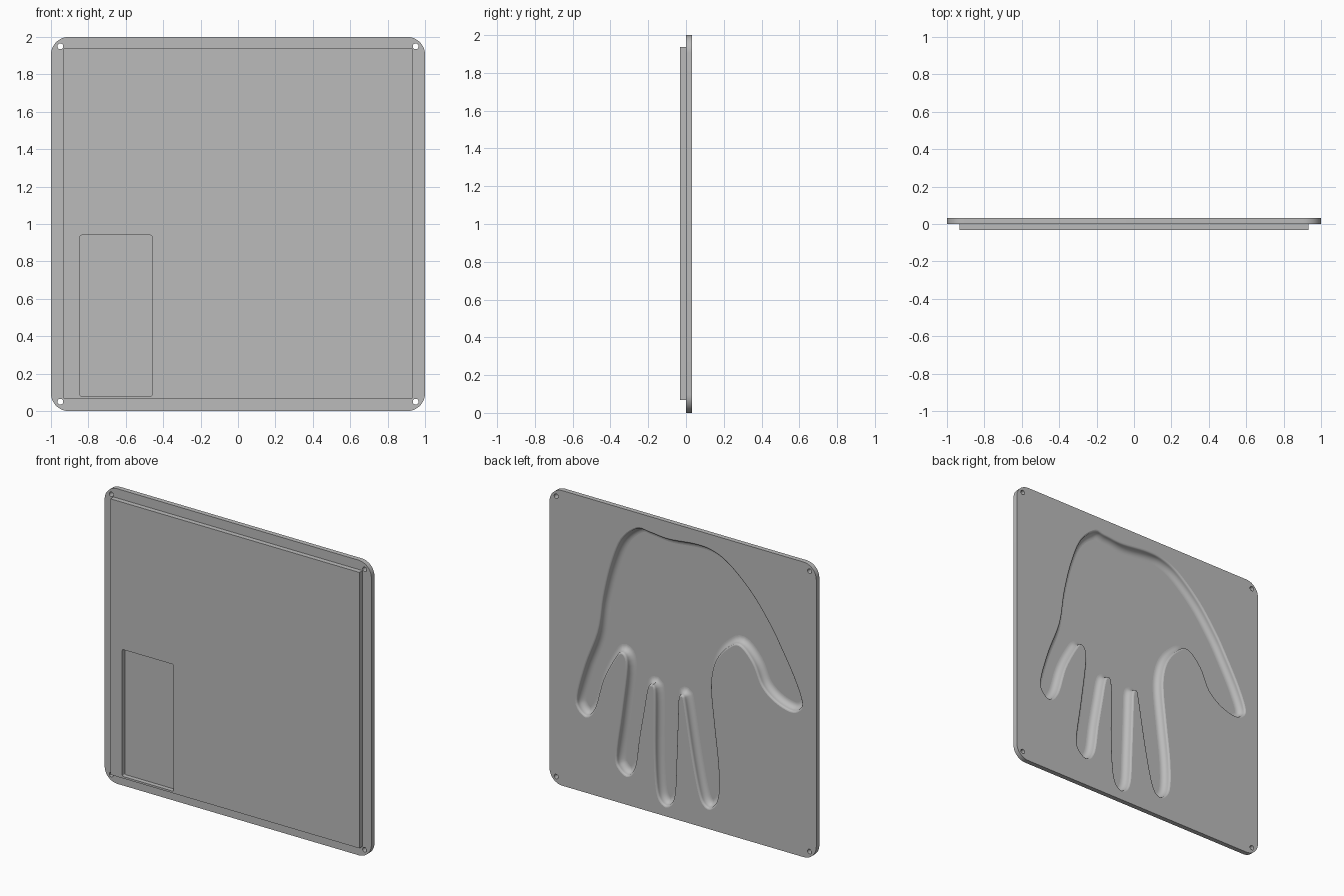
import bpy, bmesh, math
from mathutils import Vector

cube = bpy.data.objects.get("Cube")
if cube:
    bpy.data.objects.remove(cube, do_unlink=True)

BACK, FRONT = 0.033, -0.033

grey = bpy.data.materials.new("plain_grey")
grey.use_nodes = True
colour = (0.5, 0.5, 0.5, 1)
grey.diffuse_color = colour
grey.node_tree.nodes["Principled BSDF"].inputs["Base Color"].default_value = colour


def to_object(name, bm):
    bmesh.ops.recalc_face_normals(bm, faces=bm.faces)
    mesh = bpy.data.meshes.new(name)
    bm.to_mesh(mesh)
    bm.free()
    obj = bpy.data.objects.new(name, mesh)
    bpy.context.collection.objects.link(obj)
    return obj


def slab(name, x, y, z, radius=0, segments=10):
    """Box from (min, max) pairs, with its corners rounded about the y axis."""
    bm = bmesh.new()
    bmesh.ops.create_cube(bm, size=1)
    for v in bm.verts:
        v.co = [lo + (c + 0.5) * (hi - lo) for c, (lo, hi) in zip(v.co, (x, y, z))]
    if radius:
        edges = [e for e in bm.edges if abs(e.verts[0].co.y - e.verts[1].co.y) > 0.001]
        bmesh.ops.bevel(bm, geom=edges, offset=radius, segments=segments,
                        profile=0.5, affect='EDGES')
    return to_object(name, bm)


def smooth_loop(points, steps=5):
    """Closed Catmull-Rom curve through the points."""
    out, n = [], len(points)
    for i in range(n):
        a, b, c, d = (points[(i + k) % n] for k in (-1, 0, 1, 2))
        for s in range(steps):
            t = s / steps
            out.append(0.5 * (2 * b + (c - a) * t + (2 * a - 5 * b + 4 * c - d) * t ** 2
                              + (3 * b - a - 3 * c + d) * t ** 3))
    return out


def hand_cutter(points, wall):
    """Solid with the hand outline; wall lists (inset, y) for each ring."""
    loop = smooth_loop(points)
    n = len(loop)
    normals = []
    for i in range(n):
        t = (loop[(i + 1) % n] - loop[i - 1]).normalized()
        normals.append(Vector((-t.y, t.x)))
    area = sum(loop[i - 1].x * loop[i].y - loop[i].x * loop[i - 1].y for i in range(n))
    side = 1 if area > 0 else -1
    bm = bmesh.new()
    rings = []
    for inset, y in wall:
        ring = []
        for p, q in zip(loop, normals):
            r = p + q * inset * side
            ring.append(bm.verts.new((r.x, y, r.y)))
        rings.append(ring)
    for a, b in zip(rings, rings[1:]):
        for i in range(n):
            bm.faces.new((a[i - 1], a[i], b[i], b[i - 1]))
    bm.faces.new(rings[0])
    bm.faces.new(rings[-1])
    return to_object("hand_cutter", bm)


# Hand outline as (x, z), one run of points for each part of the hand
palm_edge = [(0.35, 1.90), (0.47, 1.79), (0.55, 1.60), (0.61, 1.36), (0.65, 1.11)]
little_finger = [(0.74, 0.87), (0.805, 0.64), (0.79, 0.55), (0.72, 0.51),
                 (0.65, 0.59), (0.59, 0.79), (0.51, 0.95), (0.46, 1.01)]
ring_finger = [(0.43, 0.93), (0.47, 0.60), (0.51, 0.31), (0.48, 0.22), (0.41, 0.19),
               (0.35, 0.27), (0.32, 0.47), (0.285, 0.67), (0.26, 0.81), (0.24, 0.85)]
middle_finger = [(0.22, 0.80), (0.22, 0.41), (0.205, 0.17), (0.17, 0.08), (0.11, 0.065),
                 (0.055, 0.15), (0.04, 0.41), (0.03, 0.68), (0.025, 0.81), (0.01, 0.84)]
index_finger = [(-0.005, 0.79), (-0.06, 0.47), (-0.11, 0.24), (-0.15, 0.15),
                (-0.21, 0.135), (-0.27, 0.22), (-0.275, 0.42), (-0.245, 0.69),
                (-0.22, 0.92), (-0.225, 1.05)]
thumb = [(-0.26, 1.16), (-0.33, 1.25), (-0.42, 1.30), (-0.52, 1.21), (-0.59, 1.07),
         (-0.69, 0.99), (-0.81, 0.955), (-0.88, 0.985), (-0.90, 1.05), (-0.84, 1.20),
         (-0.74, 1.38)]
wrist = [(-0.66, 1.51), (-0.52, 1.69), (-0.35, 1.84), (-0.22, 1.90), (-0.09, 1.91),
         (0.11, 1.89), (0.25, 1.90)]
hand = [Vector(p) for part in (palm_edge, little_finger, ring_finger, middle_finger,
                               index_finger, thumb, wrist) for p in part]

# Wall section: small rounded rim, then a wide fillet down to the floor
lip, fillet = 0.012, 0.038
wall = [(0, BACK + 0.05), (0, BACK)]
for k in range(1, 4):
    a = k / 3 * math.pi / 2
    wall.append((lip * math.sin(a), BACK - lip * (1 - math.cos(a))))
for k in range(1, 9):
    a = k / 8 * math.pi / 2
    wall.append((lip + fillet * (1 - math.cos(a)), BACK - lip - fillet * math.sin(a)))

# Rounded plate with the raised front panel, the hand hollow and the front recess
plate = slab("hand_mould_plate", (-1, 1), (0, BACK), (0, 2), 0.095)
steps = [("UNION", slab("front_panel", (-0.933, 0.933), (FRONT, 0.015), (0.067, 1.937))),
         ("DIFFERENCE", hand_cutter(hand, wall)),
         ("DIFFERENCE", slab("front_recess_cutter", (-0.845, -0.46), (FRONT - 0.1, -0.002),
                             (0.08, 0.94), 0.008, 3))]

# Corner screw holes
r = 0.0155
for x in (-0.95, 0.95):
    for z in (0.05, 1.95):
        steps.append(("DIFFERENCE", slab("hole_cutter", (x - r, x + r), (-0.1, 0.1),
                                         (z - r, z + r), r * 0.999, 8)))

for operation, tool in steps:
    mod = plate.modifiers.new(tool.name, 'BOOLEAN')
    mod.operation, mod.object, mod.solver = operation, tool, 'EXACT'
    tool.hide_render = True

# Bake the cuts and remove the cutters
bpy.context.view_layer.update()
plate.data = bpy.data.meshes.new_from_object(
    plate.evaluated_get(bpy.context.evaluated_depsgraph_get()))
plate.modifiers.clear()
for _, tool in steps:
    bpy.data.objects.remove(tool, do_unlink=True)

plate.data.name = "hand_mould_plate"
plate.data.materials.clear()
plate.data.materials.append(grey)

# Smooth walls, flat broad faces
bpy.ops.object.select_all(action='DESELECT')
plate.select_set(True)
bpy.context.view_layer.objects.active = plate
bpy.ops.object.shade_smooth_by_angle(angle=math.radians(35))
for face in plate.data.polygons:
    if abs(face.normal.y) > 0.999:
        face.use_smooth = False
